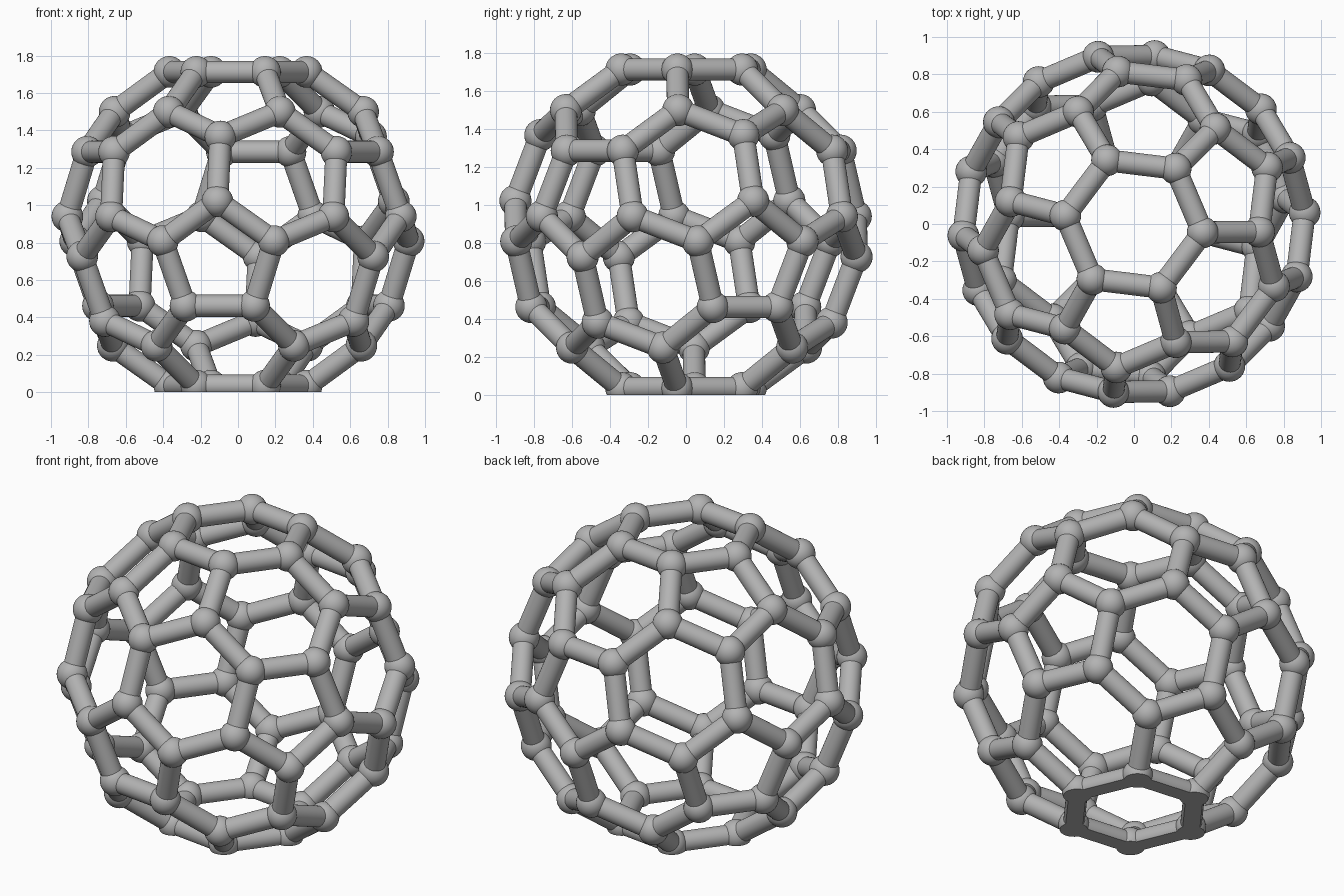
import bpy, bmesh, math
from mathutils import Vector, Matrix

if "Cube" in bpy.data.objects:
    bpy.data.objects.remove(bpy.data.objects["Cube"])

EDGE = 0.37            # strut length between joint centres
BALL_R = 0.0845
STRUT_R = 0.059
CENTRE = Vector((0, 0, 0.874))
TURN = math.radians(-97)

grey = bpy.data.materials.new("light_grey")
grey.diffuse_color = (0.45, 0.45, 0.45, 1)
grey.use_nodes = True
grey.node_tree.nodes["Principled BSDF"].inputs["Base Color"].default_value = grey.diffuse_color

# Icosahedron with one face up: two rings of three corners and their opposites
corners = []
for height, turn in ((0.7947, 0), (0.1876, math.pi)):
    rad = math.sqrt(1 - height * height)
    for k in range(3):
        a = TURN + turn + k * math.tau / 3
        p = Vector((rad * math.cos(a), rad * math.sin(a), height))
        corners += [p, -p]

# Cutting each icosahedron edge in thirds gives the 60 joints
size = EDGE * 3 * 0.95106
joints = [CENTRE + (2 * a + b) / 3 * size
          for a in corners for b in corners if 0.3 < a.dot(b) < 0.6]
links = [(p, q) for i, p in enumerate(joints) for q in joints[:i]
         if (p - q).length < EDGE * 1.1]


def finish(name, bm):
    """Slice the part flat at the ground, close the cuts and make an object."""
    bmesh.ops.bisect_plane(bm, geom=bm.verts[:] + bm.edges[:] + bm.faces[:],
                           plane_co=(0, 0, 0), plane_no=(0, 0, -1), clear_outer=True)
    bmesh.ops.holes_fill(bm, edges=[e for e in bm.edges if e.is_boundary], sides=0)
    bmesh.ops.recalc_face_normals(bm, faces=bm.faces[:])
    mesh = bpy.data.meshes.new(name)
    bm.to_mesh(mesh)
    bm.free()
    mesh.materials.append(grey)
    obj = bpy.data.objects.new(name, mesh)
    bpy.context.collection.objects.link(obj)
    bpy.ops.object.select_all(action='DESELECT')
    obj.select_set(True)
    bpy.context.view_layer.objects.active = obj
    bpy.ops.object.shade_smooth_by_angle(angle=math.radians(35))


# Round joints
bm = bmesh.new()
for p in joints:
    bmesh.ops.create_uvsphere(bm, u_segments=32, v_segments=16, radius=BALL_R,
                              matrix=Matrix.Translation(p))
finish("joint_balls", bm)

# Round struts between neighbouring joints
bm = bmesh.new()
for p, q in links:
    rot = (q - p).to_track_quat('Z', 'Y').to_matrix().to_4x4()
    bmesh.ops.create_cone(bm, cap_ends=True, segments=32, radius1=STRUT_R, radius2=STRUT_R,
                          depth=(q - p).length, matrix=Matrix.Translation((p + q) / 2) @ rot)
finish("struts", bm)
